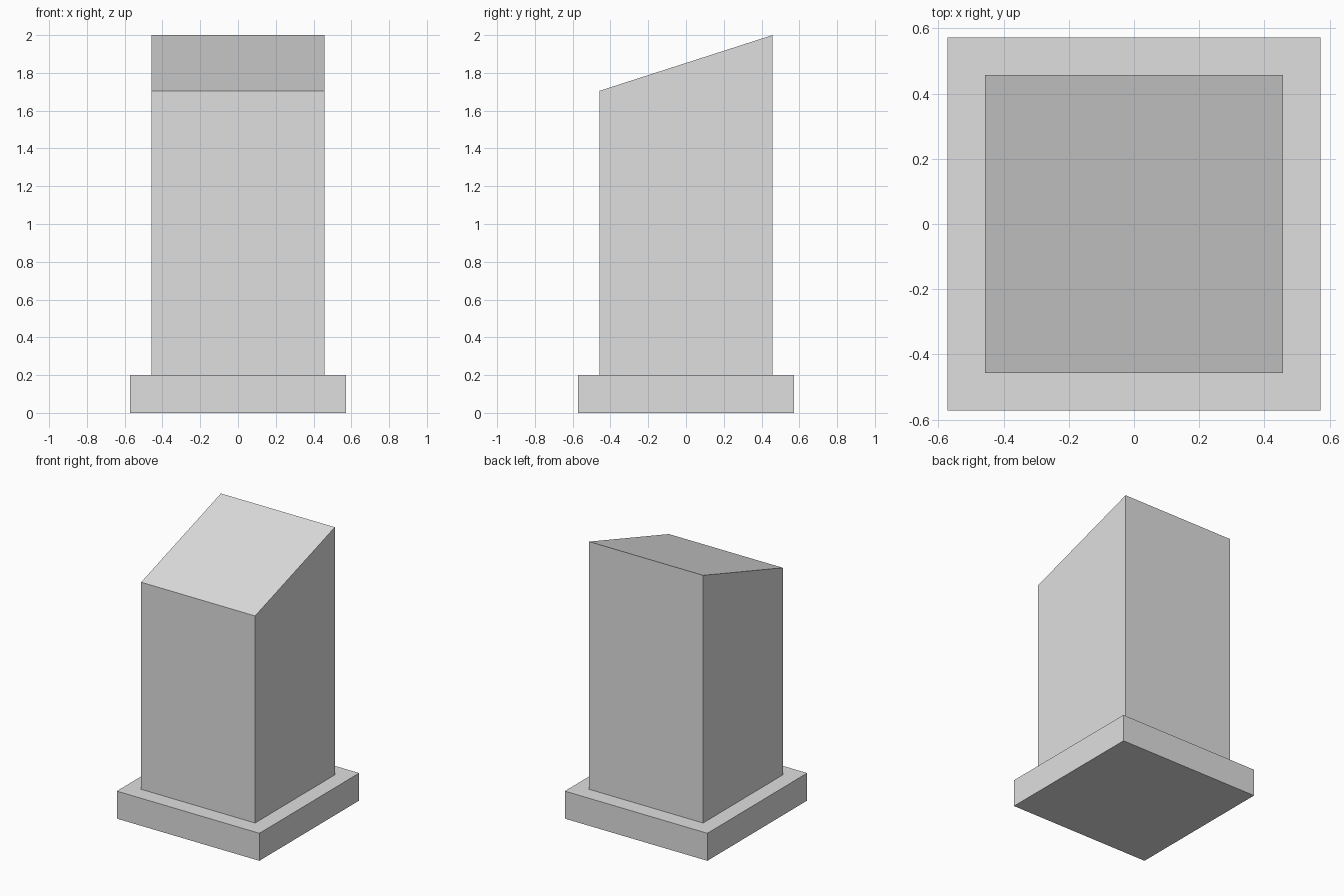
import bpy
import bmesh

if "Cube" in bpy.data.objects:
    bpy.data.objects.remove(bpy.data.objects["Cube"])

BASE_HALF, BASE_TOP = 0.573, 0.2
COL_HALF, FRONT_TOP, BACK_TOP = 0.458, 1.705, 2.0

stone = bpy.data.materials.new("light_grey")
stone.diffuse_color = (0.74, 0.74, 0.74, 1.0)
stone.use_nodes = True
stone.node_tree.nodes["Principled BSDF"].inputs["Base Color"].default_value = stone.diffuse_color


def block(name, half, z0, z_front, z_back):
    """Square block whose top may slope from front to back."""
    bm = bmesh.new()
    bmesh.ops.create_cube(bm, size=2.0)
    for v in bm.verts:
        top = z_front if v.co.y < 0 else z_back
        z = top if v.co.z > 0 else z0
        v.co = (v.co.x * half, v.co.y * half, z)
    bmesh.ops.recalc_face_normals(bm, faces=bm.faces)
    mesh = bpy.data.meshes.new(name)
    bm.to_mesh(mesh)
    bm.free()
    mesh.materials.append(stone)
    obj = bpy.data.objects.new(name, mesh)
    bpy.context.collection.objects.link(obj)
    return obj


# Wide flat foot
block("base_slab", BASE_HALF, 0.0, BASE_TOP, BASE_TOP)

# Square pillar with a top sloping down to the front
block("pillar", COL_HALF, BASE_TOP, FRONT_TOP, BACK_TOP)
